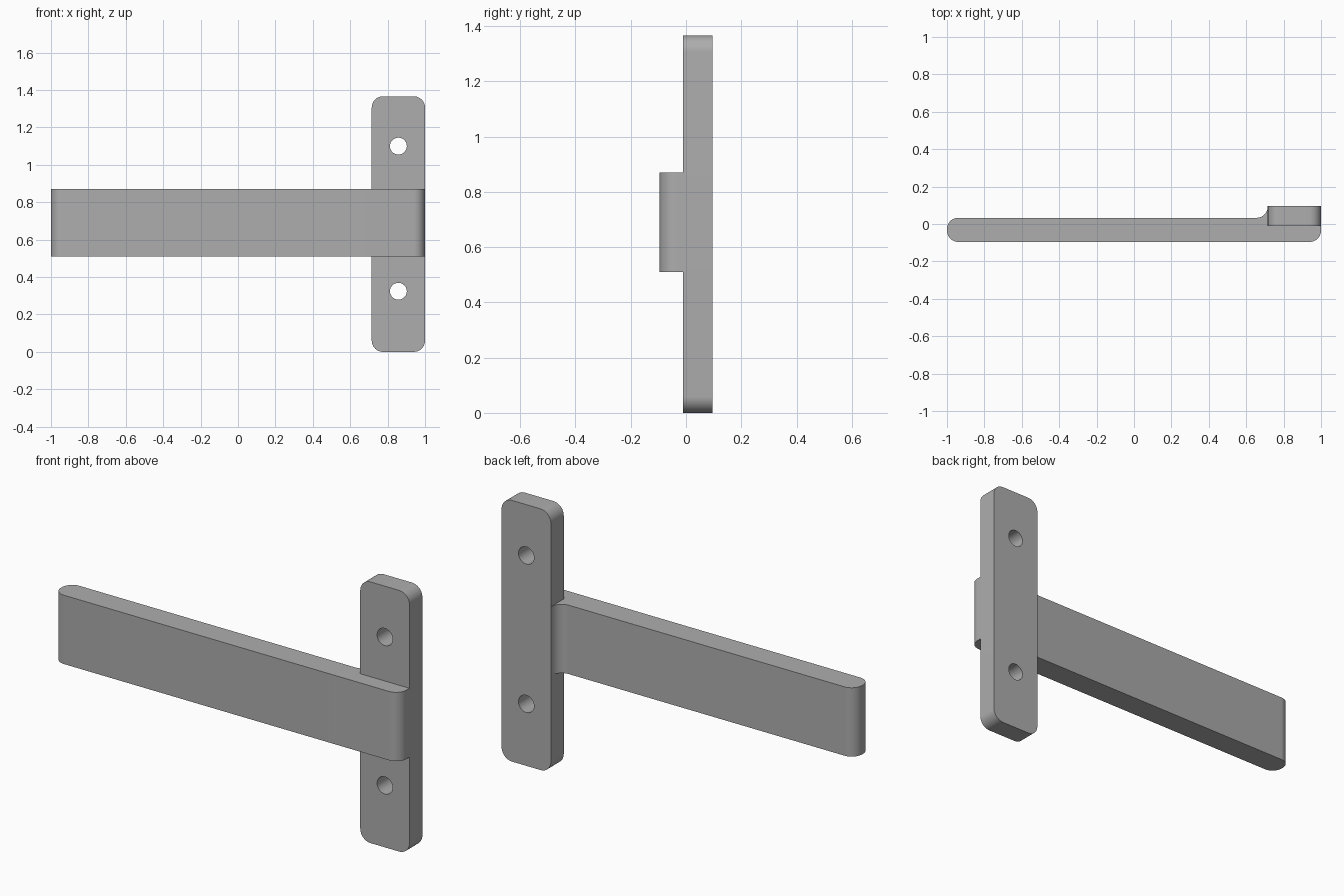
import bpy, bmesh
from math import sin, cos, radians, pi

cube = bpy.data.objects.get("Cube")
if cube:
    bpy.data.objects.remove(cube, do_unlink=True)

grey = bpy.data.materials.new("plain grey")
grey.use_nodes = True
colour = (0.42, 0.42, 0.42, 1)
grey.diffuse_color = colour
grey.node_tree.nodes["Principled BSDF"].inputs["Base Color"].default_value = colour


def arc(cx, cy, r, start, end, steps=12):
    angles = [radians(start + (end - start) * i / steps) for i in range(steps + 1)]
    return [(cx + r * cos(a), cy + r * sin(a)) for a in angles]


def extrude_outline(name, outlines, depth, location, tilt=0):
    """Fill flat outlines (inner ones become holes) and extrude about the middle."""
    curve = bpy.data.curves.new(name, "CURVE")
    curve.dimensions = "2D"
    curve.fill_mode = "BOTH"
    curve.extrude = depth / 2
    for points in outlines:
        spline = curve.splines.new("POLY")
        spline.points.add(len(points) - 1)
        for p, (x, y) in zip(spline.points, points):
            p.co = (x, y, 0, 1)
        spline.use_cyclic_u = True
    temp = bpy.data.objects.new(name + " outline", curve)
    bpy.context.collection.objects.link(temp)
    bpy.context.view_layer.update()
    graph = bpy.context.evaluated_depsgraph_get()
    mesh = bpy.data.meshes.new_from_object(temp.evaluated_get(graph))
    bpy.data.objects.remove(temp, do_unlink=True)

    # Weld the caps to the walls
    bm = bmesh.new()
    bm.from_mesh(mesh)
    bmesh.ops.remove_doubles(bm, verts=bm.verts, dist=0.0001)
    bmesh.ops.recalc_face_normals(bm, faces=bm.faces)
    bm.to_mesh(mesh)
    bm.free()

    mesh.materials.clear()
    mesh.materials.append(grey)
    obj = bpy.data.objects.new(name, mesh)
    bpy.context.collection.objects.link(obj)
    obj.location = location
    obj.rotation_euler.x = tilt
    bpy.ops.object.select_all(action="DESELECT")
    obj.select_set(True)
    bpy.context.view_layer.objects.active = obj
    bpy.ops.object.shade_smooth_by_angle(angle=radians(30))
    return obj


R = 0.06                       # shared corner radius
LEFT, RIGHT = 0.715, 1.0       # plate sides
TOP = 1.366
FRONT, BACK = -0.0955, 0.0955
PLATE_FRONT = -0.011
ARM_BACK = 0.033
ARM_LOW, ARM_HIGH = 0.51, 0.87

# Upright mounting plate with two screw holes
plate = (arc(RIGHT - R, R, R, -90, 0) + arc(RIGHT - R, TOP - R, R, 0, 90)
         + arc(LEFT + R, TOP - R, R, 90, 180) + arc(LEFT + R, R, R, 180, 270))
holes = [arc((LEFT + RIGHT) / 2, z, 0.045, 0, 352.5, 47) for z in (0.324, 1.1)]
extrude_outline("mounting_plate", [plate] + holes, BACK - PLATE_FRONT,
                (0, (BACK + PLATE_FRONT) / 2, 0), pi / 2)

# Long arm with rounded ends and a fillet against the plate side
arm = (arc(-1 + R, FRONT + R, R, 180, 270) + arc(RIGHT - R, FRONT + R, R, -90, 0)
       + [(RIGHT, PLATE_FRONT), (LEFT, PLATE_FRONT)]
       + arc(LEFT - R, ARM_BACK + R, R, 0, -90)
       + arc(-1 + R, ARM_BACK - R, R, 90, 180))
extrude_outline("arm", [arm], ARM_HIGH - ARM_LOW, (0, 0, (ARM_LOW + ARM_HIGH) / 2))
